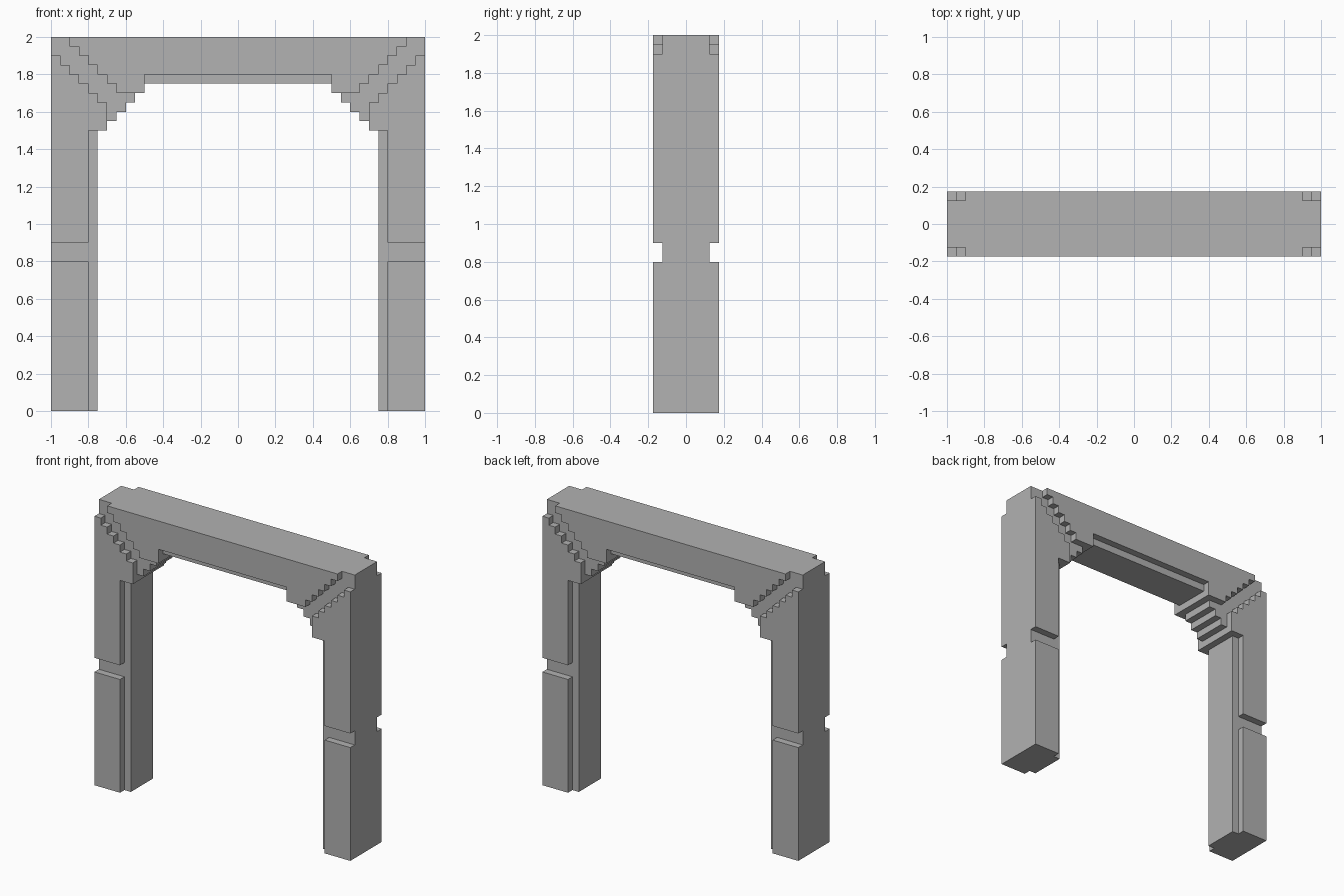
import bpy
import bmesh

if "Cube" in bpy.data.objects:
    bpy.data.objects.remove(bpy.data.objects["Cube"], do_unlink=True)

STEP = 0.05      # size of one stair step
CORE = 0.125     # half depth of the frame
FACE = 0.175     # half depth including the raised panels

stone = bpy.data.materials.new("plain_grey")
stone.use_nodes = True
stone.diffuse_color = (0.445, 0.445, 0.445, 1)
stone.node_tree.nodes["Principled BSDF"].inputs["Base Color"].default_value = stone.diffuse_color


def stairs(x, z, count, rise, rise_first=False):
    """Stair outline running towards +x, each step moving z by rise."""
    points = [(x, z)]
    for _ in range(count):
        corner = (x, z + rise) if rise_first else (x + STEP, z)
        x, z = x + STEP, z + rise
        points += [corner, (x, z)]
    return points


def symmetric(half):
    """Close a left-half outline with its mirror image."""
    return half + [(-x, z) for x, z in reversed(half)]


def slab(name, outline, y0, y1):
    """Extrude an x-z outline from depth y0 to y1."""
    bm = bmesh.new()
    face = bm.faces.new([bm.verts.new((x, y0, z)) for x, z in outline])
    moved = bmesh.ops.extrude_face_region(bm, geom=[face], use_keep_orig=True)["geom"]
    bmesh.ops.translate(bm, vec=(0, y1 - y0, 0),
                        verts=[v for v in moved if isinstance(v, bmesh.types.BMVert)])
    bmesh.ops.recalc_face_normals(bm, faces=bm.faces)
    mesh = bpy.data.meshes.new(name)
    bm.to_mesh(mesh)
    bm.free()
    mesh.materials.append(stone)
    obj = bpy.data.objects.new(name, mesh)
    bpy.context.collection.objects.link(obj)
    return obj


def raised_panel(name, outline, both_sides):
    """Panel on the front, mirrored to the back and optionally to the other leg."""
    obj = slab(name, outline, -FACE, -CORE)
    mirror = obj.modifiers.new("mirror", "MIRROR")
    mirror.use_axis = (both_sides, True, False)
    mirror.use_mirror_merge = False


# Doorway frame with stepped inner corners
frame_half = [(-1, 2), (-1, 0), (-0.75, 0)] + stairs(-0.75, 1.5, 5, STEP)
slab("door_frame", symmetric(frame_half), -CORE, CORE)

# Lower leg panels
raised_panel("lower_leg_panel", [(-1, 0), (-0.8, 0), (-0.8, 0.8), (-1, 0.8)], True)

# Upper leg panels with a stepped bracket at the top
bracket = stairs(-1, 1.9, 5, -STEP) + [(-0.7, 1.65), (-0.7, 1.5)]
raised_panel("upper_leg_panel", bracket + [(-0.8, 1.5), (-0.8, 0.9), (-1, 0.9)], True)

# Lintel panel with stepped ends and drop blocks
lintel_half = stairs(-0.9, 2, 5, -STEP, True) + [(-0.65, 1.7), (-0.5, 1.7), (-0.5, 1.8)]
raised_panel("lintel_panel", symmetric(lintel_half), False)
